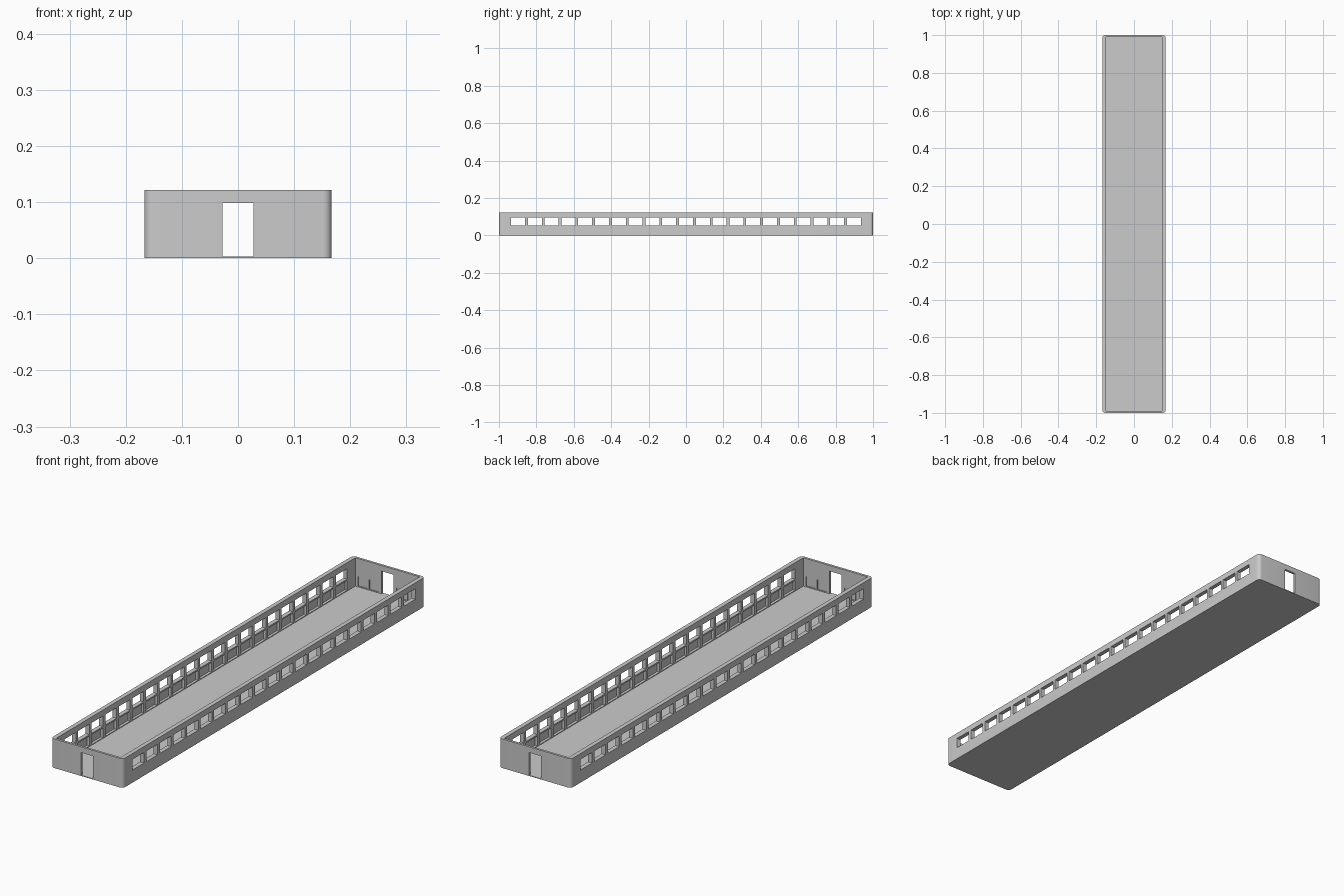
import bpy, bmesh
from mathutils import Matrix, Vector

if "Cube" in bpy.data.objects:
    bpy.data.objects.remove(bpy.data.objects["Cube"])

HX, HY, H = 0.167, 1.0, 0.122      # outer half sizes and height
IX, IY, FLOOR = 0.149, 0.99, 0.003  # inner half sizes and floor top
DOOR_X, DOOR_Z = 0.028, 0.098
WIN_Z0, WIN_Z1, WIN_W, PITCH, COUNT = 0.053, 0.097, 0.075, 0.0898, 21


def add_box(bm, lo, hi):
    lo, hi = Vector(lo), Vector(hi)
    m = Matrix.Translation((lo + hi) / 2) @ Matrix.Diagonal((*(hi - lo), 1))
    return bmesh.ops.create_cube(bm, size=1, matrix=m)["verts"]


def make_object(name, bm):
    me = bpy.data.meshes.new(name)
    bm.to_mesh(me)
    bm.free()
    ob = bpy.data.objects.new(name, me)
    bpy.context.collection.objects.link(ob)
    return ob


def cut(target, name, boxes):
    bm = bmesh.new()
    for lo, hi in boxes:
        add_box(bm, lo, hi)
    cutter = make_object(name, bm)
    cutter.hide_render = True
    mod = target.modifiers.new(name, 'BOOLEAN')
    mod.operation = 'DIFFERENCE'
    mod.solver = 'EXACT'
    mod.object = cutter
    bpy.context.view_layer.objects.active = target
    bpy.ops.object.modifier_apply(modifier=mod.name)
    bpy.data.objects.remove(cutter)


# outer body with rounded vertical corners
bm = bmesh.new()
add_box(bm, (-HX, -HY, 0), (HX, HY, H))
corners = [e for e in bm.edges if abs(e.verts[0].co.z - e.verts[1].co.z) > 0.01]
bmesh.ops.bevel(bm, geom=corners, offset=0.015, segments=6, profile=0.5,
                affect='EDGES')
body = make_object("long_hall_shell", bm)

# open interior
cut(body, "interior_cutter", [((-IX, -IY, FLOOR), (IX, IY, 0.2))])

# window rows through both long walls, doors through both ends
centres = [(i - (COUNT - 1) / 2) * PITCH for i in range(COUNT)]
openings = [((-0.2, y - WIN_W / 2, WIN_Z0), (0.2, y + WIN_W / 2, WIN_Z1))
            for y in centres]
for s in (-1, 1):
    y0, y1 = sorted((s * 0.98, s * 1.05))
    openings.append(((-DOOR_X, y0, FLOOR), (DOOR_X, y1, DOOR_Z)))
cut(body, "opening_cutter", openings)

# shallow inner wall panels, leaving ribs between windows and a sill rail
panels = [((-0.16, y - WIN_W / 2, 0.006), (0.16, y + WIN_W / 2, 0.047))
          for y in centres]
for s in (-1, 1):
    y0, y1 = sorted((s * 0.98, s * 0.994))
    for x in (-0.115, -0.063, 0.063, 0.115):
        panels.append(((x - 0.022, y0, 0.006), (x + 0.022, y1, 0.047)))
cut(body, "panel_cutter", panels)

# smooth the rounded corners only
bpy.ops.object.select_all(action='DESELECT')
body.select_set(True)
bpy.context.view_layer.objects.active = body
bpy.ops.object.shade_smooth_by_angle()
